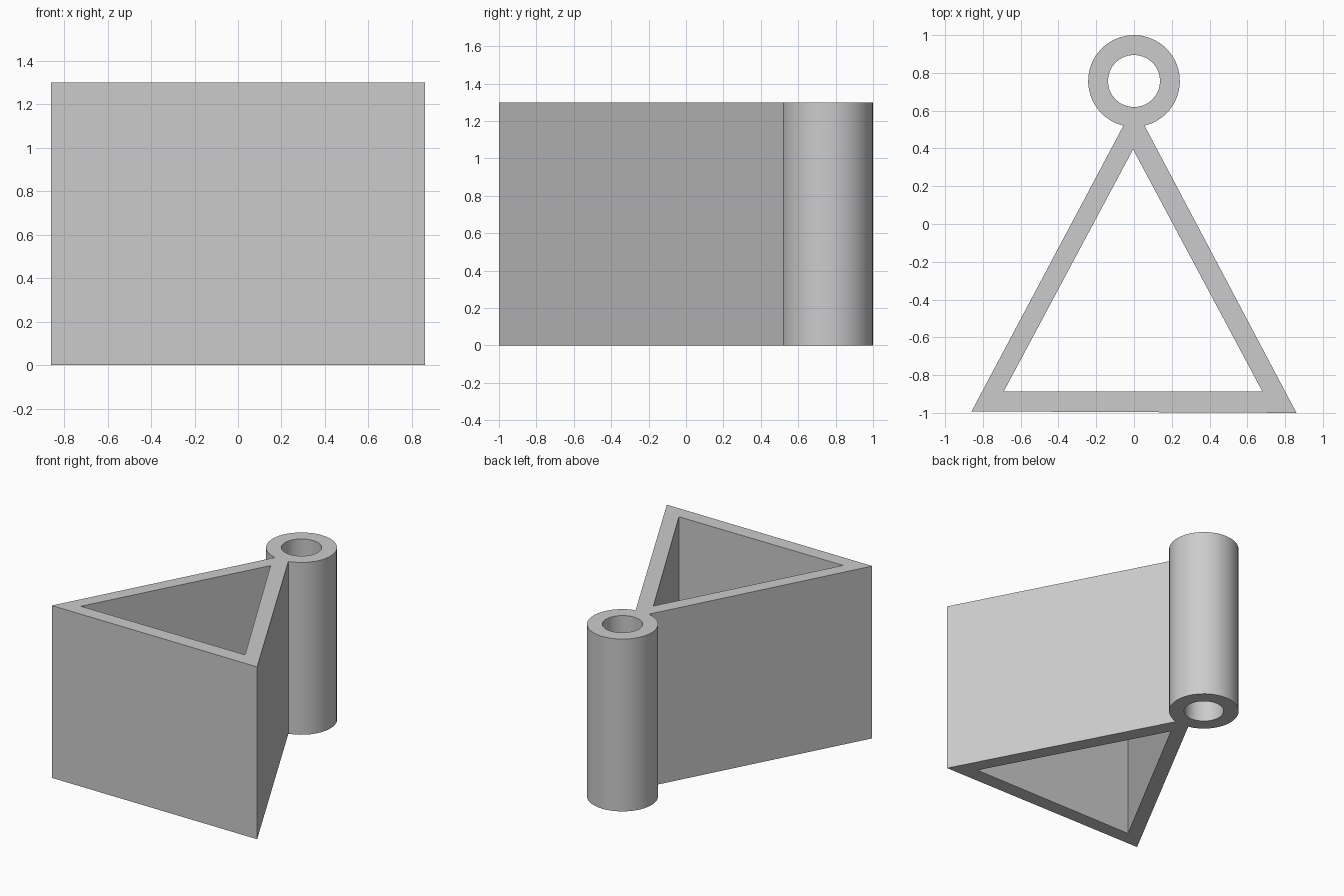
import bpy, bmesh
from math import sin, cos, asin, pi, radians

if "Cube" in bpy.data.objects:
    bpy.data.objects.remove(bpy.data.objects["Cube"])

HEIGHT = 1.3
RING_Y, RING_R, BORE_R = 0.757, 0.243, 0.138


def arc(radius, start, end, steps):
    """Points on a circle around the ring centre."""
    return [(radius * cos(start + (end - start) * i / steps),
             RING_Y + radius * sin(start + (end - start) * i / steps))
            for i in range(steps + 1)]


def extrude_profile(name, loops, height):
    """Fill an outline with its holes and extrude it upwards."""
    bm = bmesh.new()
    edges = []
    for loop in loops:
        vs = [bm.verts.new((x, y, 0)) for x, y in loop]
        edges += [bm.edges.new((vs[i - 1], vs[i])) for i in range(len(vs))]
    bmesh.ops.triangle_fill(bm, use_beauty=True, use_dissolve=False, edges=edges, normal=(0, 0, 1))
    grown = bmesh.ops.extrude_face_region(bm, geom=bm.faces[:], use_keep_orig=True)["geom"]
    top = [g for g in grown if isinstance(g, bmesh.types.BMVert)]
    bmesh.ops.translate(bm, verts=top, vec=(0, 0, height))
    bmesh.ops.recalc_face_normals(bm, faces=bm.faces[:])
    mesh = bpy.data.meshes.new(name)
    bm.to_mesh(mesh)
    bm.free()
    obj = bpy.data.objects.new(name, mesh)
    bpy.context.collection.objects.link(obj)
    return obj


# Outline: triangle base running into the round eyelet at the neck
neck = asin(0.056 / RING_R)
outline = [(-0.86, -0.992), (0.86, -1.0)]
outline += arc(RING_R, -pi / 2 + neck, 3 * pi / 2 - neck, 36)

# Holes: triangular opening and round bore
opening = [(-0.69, -0.887), (0.68, -0.887), (-0.005, 0.395)]
bore = arc(BORE_R, 0, 2 * pi, 32)[:-1]

body = extrude_profile("triangle_frame_with_eyelet", [outline, opening, bore], HEIGHT)

# Smooth round walls, sharp corners
bpy.context.view_layer.objects.active = body
body.select_set(True)
bpy.ops.object.shade_smooth_by_angle(angle=radians(30))
